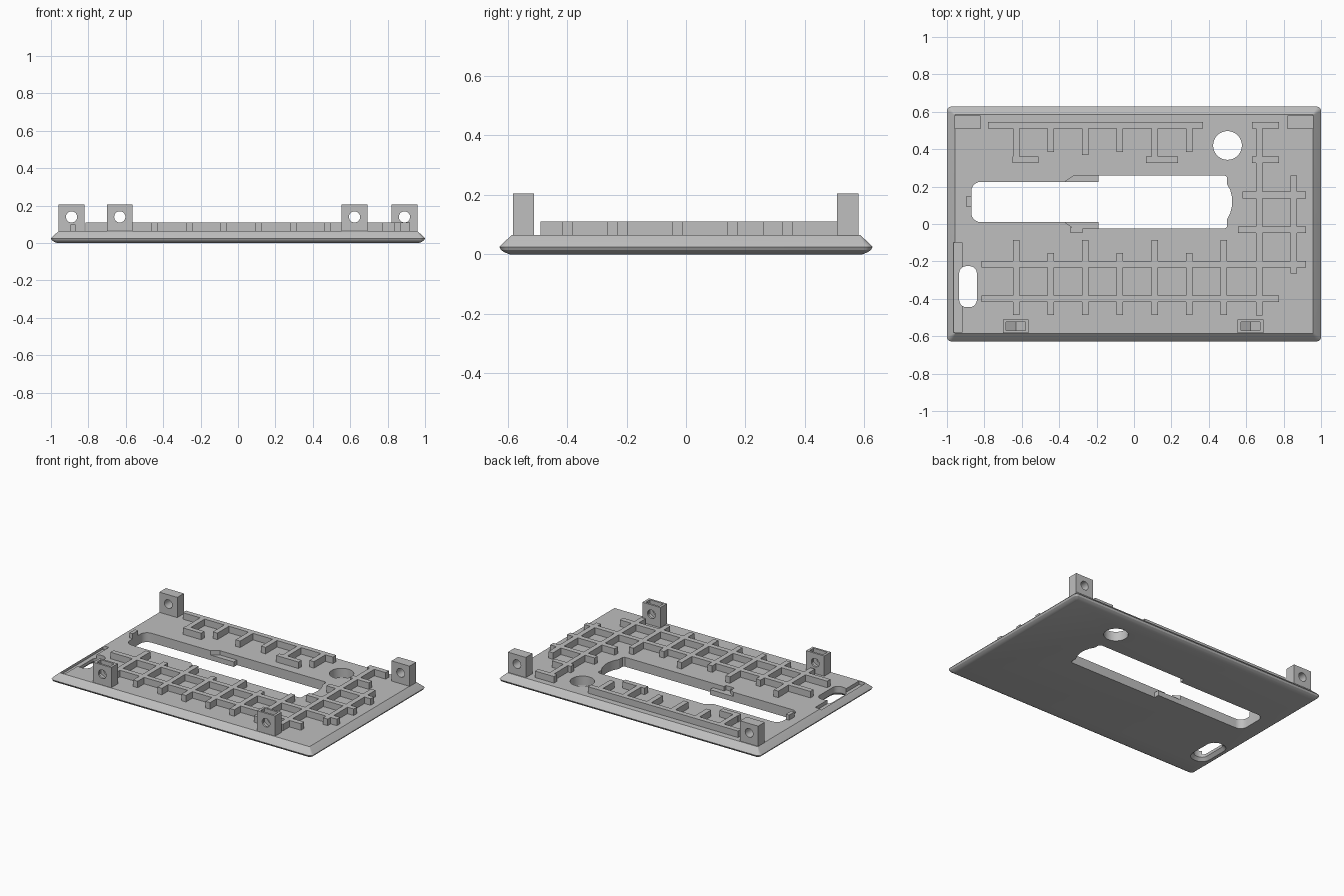
import bpy, bmesh, math
from mathutils import Vector

cube = bpy.data.objects.get("Cube")
if cube:
    bpy.data.objects.remove(cube, do_unlink=True)

grey = bpy.data.materials.new("plain grey")
grey.use_nodes = True
grey.diffuse_color = (0.52, 0.52, 0.52, 1)
grey.node_tree.nodes["Principled BSDF"].inputs["Base Color"].default_value = (0.52, 0.52, 0.52, 1)

TOP, RIB, POST = 0.065, 0.11, 0.205
W = 0.0175  # half rib width


def finish(name, bm):
    bmesh.ops.recalc_face_normals(bm, faces=bm.faces)
    mesh = bpy.data.meshes.new(name)
    bm.to_mesh(mesh)
    bm.free()
    mesh.materials.append(grey)
    obj = bpy.data.objects.new(name, mesh)
    bpy.context.collection.objects.link(obj)
    return obj


def loft(name, rings):
    """Closed solid through rings of equal point count."""
    bm = bmesh.new()
    loops = [[bm.verts.new(p) for p in ring] for ring in rings]
    for a, b in zip(loops, loops[1:]):
        for i in range(len(a)):
            j = (i + 1) % len(a)
            bm.faces.new((a[i], a[j], b[j], b[i]))
    bm.faces.new(loops[0])
    bm.faces.new(loops[-1])
    return finish(name, bm)


def boxes(name, spans, z0, z1):
    """One mesh of separate boxes, each span being x0, x1, y0, y1."""
    bm = bmesh.new()
    for x0, x1, y0, y1 in spans:
        made = bmesh.ops.create_cube(bm, size=1)
        for v in made["verts"]:
            v.co = Vector(((x0 + x1) / 2 + v.co.x * (x1 - x0),
                           (y0 + y1) / 2 + v.co.y * (y1 - y0),
                           (z0 + z1) / 2 + v.co.z * (z1 - z0)))
    return finish(name, bm)


def rounded(x0, x1, y0, y1, r, z, n=6):
    pts = []
    corners = ((x1 - r, y1 - r), (x0 + r, y1 - r), (x0 + r, y0 + r), (x1 - r, y0 + r))
    for k, (cx, cy) in enumerate(corners):
        for i in range(n + 1):
            a = math.pi / 2 * (k + i / n)
            pts.append((cx + r * math.cos(a), cy + r * math.sin(a), z))
    return pts


def prism(name, outline, z0, z1):
    return loft(name, [[(x, y, z) for x, y in outline] for z in (z0, z1)])


def circle(cx, cy, r, n=32):
    return [(cx + r * math.cos(2 * math.pi * i / n), cy + r * math.sin(2 * math.pi * i / n))
            for i in range(n)]


def combine(obj, other, operation="DIFFERENCE"):
    mod = obj.modifiers.new("combine", "BOOLEAN")
    mod.operation, mod.solver, mod.object = operation, "EXACT", other
    bpy.context.view_layer.objects.active = obj
    bpy.ops.object.modifier_apply(modifier=mod.name)
    bpy.data.objects.remove(other, do_unlink=True)


# Base plate with a rolled lower rim and sloping upper rim
rim = ((0.035, 0), (0.018, 0.006), (0.006, 0.014), (0, 0.025), (0.004, 0.03), (0.042, TOP))
plate = loft("base_plate", [rounded(-1 + d, 1 - d, -0.628 + d, 0.628 - d, 0.025 - d * 0.5, z)
                            for d, z in rim])

# Long stepped window
combine(plate, loft("narrow_window", [rounded(-0.87, -0.1, 0.01, 0.225, 0.05, z) for z in (-1, 1)]))
wide = [(-0.19, -0.025), (0.485, -0.025), (0.497, -0.015), (0.497, 0.025), (0.515, 0.06),
        (0.525, 0.1), (0.525, 0.14), (0.515, 0.18), (0.497, 0.215), (0.497, 0.25),
        (0.485, 0.26), (-0.19, 0.26)]
combine(plate, prism("wide_window", wide, -1, 1))

# Shallow ledge beside the step, small notch and side groove
ledge = [(-0.37, 0.01), (-0.32, -0.025), (-0.18, -0.025), (-0.18, 0.26), (-0.32, 0.26), (-0.37, 0.225)]
combine(plate, prism("window_ledge", ledge, 0.035, 1))
combine(plate, boxes("notch", [(-0.34, -0.275, -0.045, -0.02)], 0.035, 1))
combine(plate, boxes("side_groove", [(-0.965, -0.92, -0.58, -0.1)], 0.04, 1))

# Round hole and flared switch slot
combine(plate, prism("round_hole", circle(0.5, 0.42, 0.077), -1, 1))
flare = ((-0.02, 0.02), (0, 0.02), (0.02, 0), (1, 0))
combine(plate, loft("switch_slot", [rounded(-0.935 - d, -0.84 + d, -0.445 - d, -0.225 + d, 0.04 + d, z)
                                    for z, d in flare]))

# Stiffening ribs: rows along x crossed by columns along y
rows = [(-0.78, 0.37, 0.5275), (-0.65, -0.51, 0.3425), (0.065, 0.235, 0.3425),
        (0.63, 0.775, 0.5275), (0.63, 0.775, 0.3425), (0.58, 0.92, 0.155),
        (0.555, 0.92, -0.03), (-0.815, 0.92, -0.215), (-0.815, 0.775, -0.4)]
columns = [(0.67, -0.49, 0.54), (0.855, -0.265, 0.26)]
for i in range(7):
    x = -0.63 + 0.185 * i
    columns.append((x, -0.487, -0.155 if i % 2 else -0.085))
for i, low in enumerate((0.34, 0.385, 0.37, 0.385, 0.34, 0.385)):
    columns.append((-0.63 + 0.185 * i, low, 0.53))
ribs = boxes("stiffening_ribs", [(a, b, y - W, y + W) for a, b, y in rows], TOP - 0.005, RIB)
cross = boxes("cross_ribs", [(x - W, x + W, a, b) for x, a, b in columns], TOP - 0.005, RIB)
combine(ribs, cross, "UNION")

# Small locating nub at the window end
boxes("locating_nub", [(-0.895, -0.87, 0.09, 0.15)], TOP - 0.005, 0.1)


def post(name, cx, cy, nut):
    """Mounting post with a cross hole and, where asked, a nut pocket."""
    obj = boxes(name, [(cx - 0.069, cx + 0.069, cy - 0.036, cy + 0.036)], TOP - 0.005, POST)
    hole = circle(cx, 0.14, 0.03, 24)
    combine(obj, loft("bolt_hole", [[(x, y, z) for x, z in hole] for y in (cy - 0.1, cy + 0.1)]))
    if nut:
        shape = [(cx - 0.052, 0.3), (cx - 0.052, 0.11), (cx, 0.08), (cx + 0.052, 0.11), (cx + 0.052, 0.3)]
        combine(obj, loft("nut_pocket", [[(x, y, z) for x, z in shape]
                                         for y in (cy - 0.022, cy + 0.022)]))


post("back_right_post", -0.89, 0.544, False)
post("back_left_post", 0.89, 0.544, False)
post("front_right_post", -0.632, -0.547, True)
post("front_left_post", 0.623, -0.547, True)

# Smooth curved walls, keep corners crisp
bpy.ops.object.select_all(action="DESELECT")
for obj in bpy.context.scene.objects:
    if obj.type == "MESH" and grey.name in obj.data.materials:
        obj.select_set(True)
        bpy.context.view_layer.objects.active = obj
bpy.ops.object.shade_smooth_by_angle(angle=math.radians(25))
